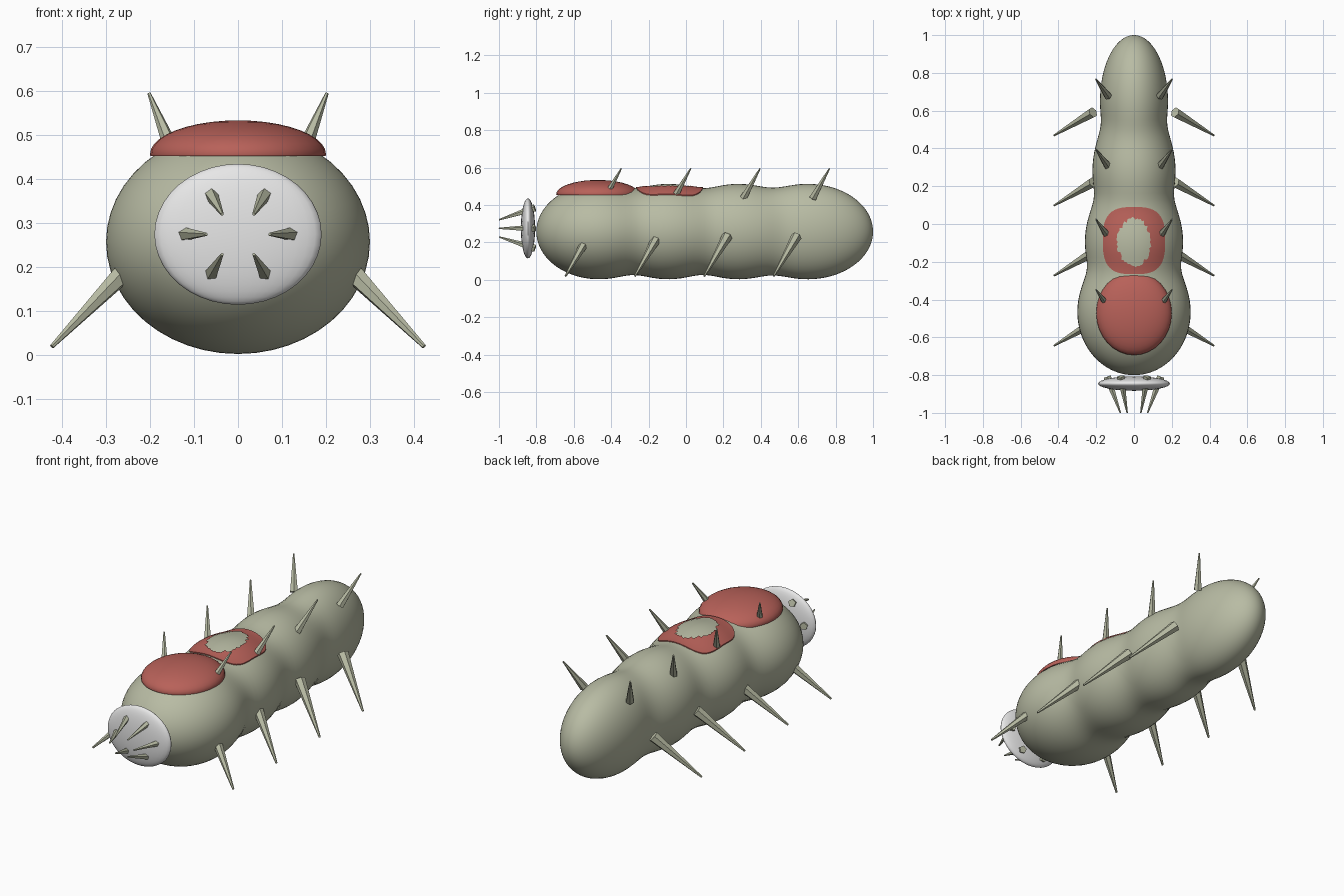
import bpy, bmesh, math, random
from mathutils import Vector

if "Cube" in bpy.data.objects:
    bpy.data.objects.remove(bpy.data.objects["Cube"])

random.seed(3)


def material(name, rgb):
    m = bpy.data.materials.new(name)
    m.diffuse_color = (*rgb, 1)
    m.use_nodes = True
    m.node_tree.nodes["Principled BSDF"].inputs["Base Color"].default_value = m.diffuse_color
    return m


SKIN = material("grey_green", (0.48, 0.50, 0.37))
RED = material("dull_red", (0.48, 0.12, 0.10))
PALE = material("pale_grey", (0.80, 0.80, 0.80))


def finish(bm, name, mat, smooth=True):
    bmesh.ops.recalc_face_normals(bm, faces=bm.faces)
    me = bpy.data.meshes.new(name)
    bm.to_mesh(me)
    bm.free()
    me.materials.append(mat)
    ob = bpy.data.objects.new(name, me)
    bpy.context.collection.objects.link(ob)
    if smooth:
        bpy.ops.object.select_all(action='DESELECT')
        ob.select_set(True)
        bpy.context.view_layer.objects.active = ob
        bpy.ops.object.shade_smooth_by_angle(angle=math.radians(50))
    return ob


# Segments: centre y, half width, half length
SEGMENTS = [(-0.465, 0.30, 0.335), (-0.095, 0.26, 0.34),
            (0.28, 0.22, 0.34), (0.65, 0.18, 0.35)]
CZ, RZ = 0.258, 0.255


def section(y):
    """Half width and half height of the blended body at y."""
    w = h = 0
    for cy, rx, ry in SEGMENTS:
        k = math.sqrt(max(0, 1 - ((y - cy) / ry) ** 2))
        w += (rx * k) ** 8
        h += (RZ * k) ** 8
    return w ** 0.125, h ** 0.125


def top_z(x, y):
    w, h = section(y)
    return CZ + h * math.sqrt(max(0, 1 - (x / w) ** 2))


# Body: one loft of elliptical rings, closer together at the ends
bm = bmesh.new()
N, STEPS = 48, 90
ys = []
for i in range(1, STEPS):
    t = i / STEPS
    c = 0.5 - 0.5 * math.cos(math.pi * t)
    ys.append(-0.8 + 1.8 * c)
rings = []
for y in ys:
    w, h = section(y)
    rings.append([bm.verts.new((w * math.cos(a), y, CZ + h * math.sin(a)))
                  for a in (2 * math.pi * j / N for j in range(N))])
for r, s in zip(rings, rings[1:]):
    for j in range(N):
        k = (j + 1) % N
        bm.faces.new((r[j], r[k], s[k], s[j]))
for y, r in ((-0.8, rings[0]), (1.0, rings[-1])):
    tip = bm.verts.new((0, y, CZ))
    for j in range(N):
        bm.faces.new((r[j], r[(j + 1) % N], tip))
finish(bm, "body", SKIN)


def ellipsoid(name, centre, radii, mat, half=False):
    bm = bmesh.new()
    bmesh.ops.create_uvsphere(bm, u_segments=32, v_segments=20, radius=1)
    if half:
        cut = bmesh.ops.bisect_plane(bm, geom=bm.verts[:] + bm.edges[:] + bm.faces[:],
                                     plane_co=(0, 0, -0.05), plane_no=(0, 0, 1),
                                     clear_inner=True)["geom_cut"]
        bmesh.ops.edgeloop_fill(bm, edges=[e for e in cut if isinstance(e, bmesh.types.BMEdge)])
    for v in bm.verts:
        v.co = Vector(c + p * r for c, p, r in zip(centre, v.co, radii))
    return finish(bm, name, mat)


# Front back-pad and mouth disc
ellipsoid("front_pad", (0, -0.472, 0.457), (0.20, 0.222, 0.077), RED, half=True)
ellipsoid("mouth_disc", (0, -0.845, 0.275), (0.19, 0.038, 0.16), PALE)

# Second pad: thin ring hugging the body, with a ragged inner edge
bm = bmesh.new()
M, R = 64, 6
loops = []
for j in range(M):
    a = 2 * math.pi * j / M
    c, s = math.cos(a), math.sin(a)
    e = (abs(c) ** 3 + abs(s) ** 3) ** (-1 / 3)
    outer = Vector((0.165 * c * e, -0.088 + 0.178 * s * e))
    f = 1 + random.uniform(-0.09, 0.09)
    inner = Vector((0.088 * c * f, -0.095 + 0.125 * s * f))
    column = []
    for i in range(R + 1):
        p = inner.lerp(outer, i / R)
        column.append(bm.verts.new((p.x, p.y, top_z(p.x, p.y) + 0.005)))
    column.append(bm.verts.new((p.x, p.y, top_z(p.x, p.y) - 0.01)))
    loops.append(column)
for j in range(M):
    p, q = loops[j], loops[(j + 1) % M]
    for i in range(R + 1):
        bm.faces.new((p[i], p[i + 1], q[i + 1], q[i]))
pad = finish(bm, "second_pad", RED)
if sum(p.normal.z for p in pad.data.polygons) < 0:
    pad.data.flip_normals()


def spike(name, base, tip, radius, sides=6):
    base, tip = Vector(base), Vector(tip)
    axis = tip - base
    bm = bmesh.new()
    bmesh.ops.create_cone(bm, cap_ends=True, segments=sides, radius1=radius,
                          radius2=radius * 0.18, depth=axis.length)
    q = axis.to_track_quat('Z', 'Y')
    for v in bm.verts:
        v.co = q @ v.co + (base + tip) / 2
    finish(bm, name, SKIN, smooth=False)


# Mirrored legs and back spines, one pair per segment
for i in range(4):
    dy = 0.371 * i
    for side, sx in (("left", -1), ("right", 1)):
        spike(f"leg_{side}_{i + 1}", (0.217 * sx, -0.522 + dy, 0.232),
              (0.423 * sx, -0.644 + dy, 0.02), 0.029)
        spike(f"spine_{side}_{i + 1}", (0.138 * sx, -0.435 + dy, 0.437),
              (0.202 * sx, -0.346 + dy, 0.595), 0.022)

# Six teeth around the mouth, leaning inward
for i in range(6):
    a = math.pi * i / 3
    c, s = math.cos(a), math.sin(a) * 0.88
    spike(f"tooth_{i + 1}", (0.142 * c, -0.808, 0.275 + 0.142 * s),
          (0.072 * c, -1.0, 0.275 + 0.06 * s), 0.021, sides=5)
